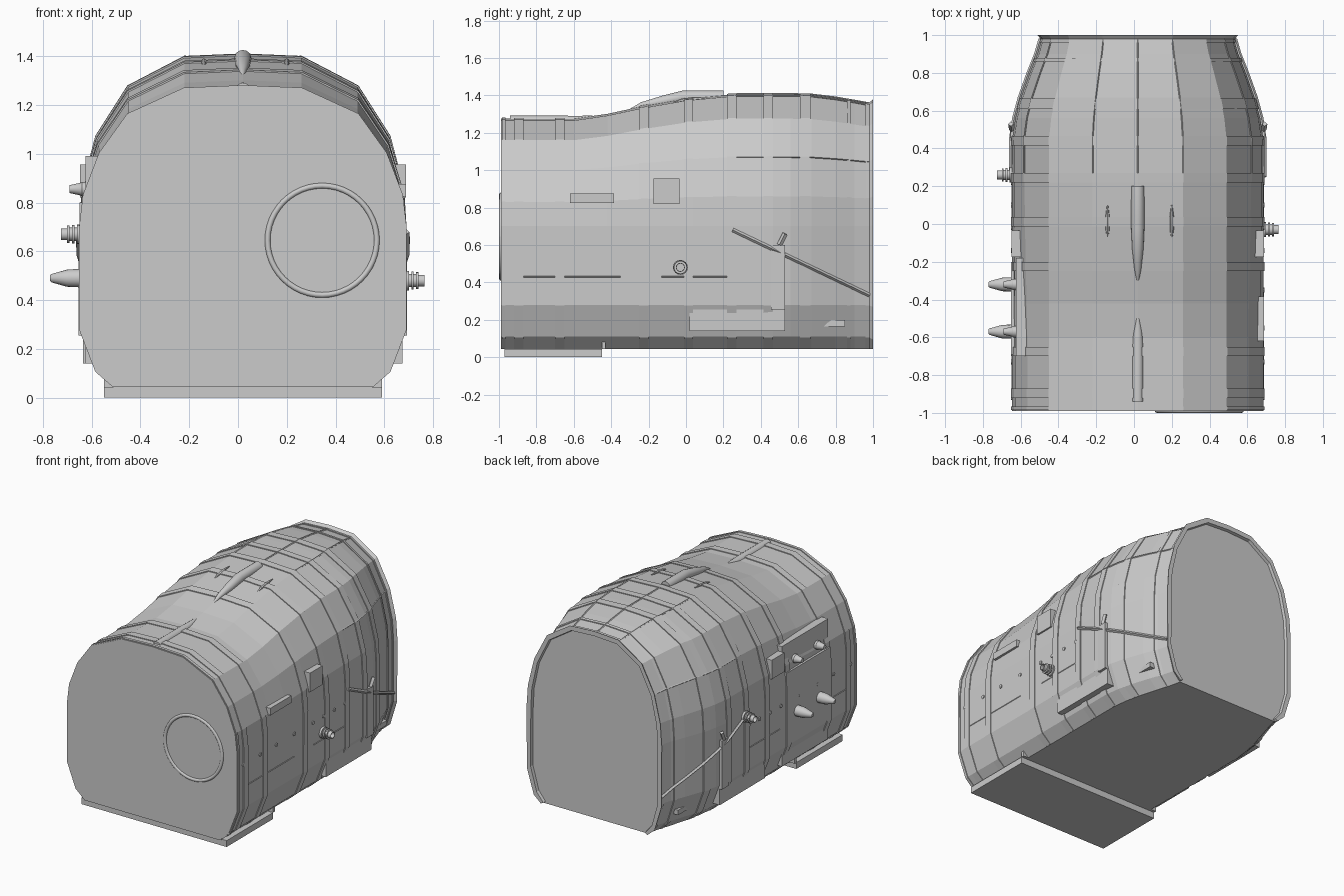
import bpy, bmesh, math
from mathutils import Vector

if "Cube" in bpy.data.objects:
    bpy.data.objects.remove(bpy.data.objects["Cube"])

CX = 0.02  # hull centre line

# Half cross-section (x, z): low front shape and tall rear shape
LOW = [(0.53, .045), (.60, .11), (.665, .28), (.665, .70), (.65, .83), (.585, 1.0), (.47, 1.16), (.24, 1.265), (0, 1.275)]
TALL = [(0.53, .045), (.60, .11), (.665, .28), (.665, .70), (.655, .86), (.60, 1.07), (.47, 1.275), (.24, 1.395), (0, 1.405)]
# Stations: y, tallness, width factor
STATIONS = [(-.99, 0, 1), (-.6, 0, 1), (-.42, .2, 1), (-.24, .5, 1), (0, .82, 1), (.25, 1, 1), (.45, 1, 1),
            (.56, 1, .975), (.67, .98, .93), (.8, .86, .86), (.9, .73, .80), (.98, .62, .765)]


def half(y, off=0.0):
    """Half hull section at y, pushed outward by off."""
    y = min(max(y, -.99), .98)
    for a, b in zip(STATIONS, STATIONS[1:]):
        if y <= b[0]:
            f = (y - a[0]) / (b[0] - a[0])
            t, s = a[1] + (b[1] - a[1]) * f, a[2] + (b[2] - a[2]) * f
            break
    pts = []
    for (xl, zl), (xt, zt) in zip(LOW, TALL):
        v = Vector(((xl + (xt - xl) * t) * s, zl + (zt - zl) * t - .6))
        v += v.normalized() * off
        pts.append((v.x, max(v.y + .6, .045)))
    return pts


def section(y, off=0.0, at=None):
    h = half(y, off)
    y = y if at is None else at
    return [(x, y, z) for x, z in h] + [(-x, y, z) for x, z in reversed(h[:-1])]


def surf(y, z, off=0.0):
    """Half width of the hull at height z."""
    h = half(y)
    for a, b in zip(h, h[1:]):
        if a[1] <= z <= b[1]:
            return a[0] + (b[0] - a[0]) * (z - a[1]) / (b[1] - a[1]) + off
    return h[0][0] + off


def loft(name, rings, closed=True, loop=False, smooth=None):
    """Skin a list of rings; closed joins ring ends, loop joins last ring to first."""
    bm = bmesh.new()
    vs = [[bm.verts.new((p[0] + CX, p[1], p[2])) for p in r] for r in rings]
    n = len(vs[0])
    for i in range(len(vs) if loop else len(vs) - 1):
        a, b = vs[i], vs[(i + 1) % len(vs)]
        for j in range(n if closed else n - 1):
            k = (j + 1) % n
            bm.faces.new((a[j], a[k], b[k], b[j]))
    if loop:
        bm.faces.new([r[0] for r in vs])
        bm.faces.new([r[-1] for r in vs])
    else:
        bm.faces.new(vs[0])
        bm.faces.new(vs[-1])
    bmesh.ops.recalc_face_normals(bm, faces=bm.faces)
    me = bpy.data.meshes.new(name)
    bm.to_mesh(me)
    bm.free()
    ob = bpy.data.objects.new(name, me)
    bpy.context.collection.objects.link(ob)
    if smooth:
        bpy.ops.object.select_all(action='DESELECT')
        ob.select_set(True)
        bpy.context.view_layer.objects.active = ob
        bpy.ops.object.shade_smooth_by_angle(angle=math.radians(smooth))
    return ob


def box(name, x0, x1, y0, y1, z0, z1):
    return loft(name, [[(x, y0, z0), (x, y1, z0), (x, y1, z1), (x, y0, z1)] for x in (x0, x1)])


def turned(name, y, z, side, prof, n=16):
    """Sideways turned part; prof holds (distance from centre line, radius)."""
    ang = [2 * math.pi * i / n for i in range(n)]
    return loft(name, [[(side * d, y + r * math.cos(a), z + r * math.sin(a)) for a in ang] for d, r in prof], smooth=30)


def spindle(name, x, prof, n=16, flat=1.0):
    """Lengthwise round part; prof holds (y, z, radius)."""
    ang = [2 * math.pi * i / n for i in range(n)]
    return loft(name, [[(x + flat * r * math.cos(a), y, z + r * math.sin(a)) for a in ang] for y, z, r in prof], smooth=40)


def strip(name, pts, r=.005):
    cu = bpy.data.curves.new(name, 'CURVE')
    cu.dimensions = '3D'
    cu.bevel_depth, cu.bevel_resolution, cu.use_fill_caps = r, 0, True
    sp = cu.splines.new('POLY')
    sp.points.add(len(pts) - 1)
    for p, c in zip(sp.points, pts):
        p.co = (c[0] + CX, c[1], c[2], 1)
    sp.use_smooth = False
    ob = bpy.data.objects.new(name, cu)
    bpy.context.collection.objects.link(ob)


# Hull
loft("hull", [section(s[0]) for s in STATIONS])

# Raised bands around the hull
for y0, y1 in [(-.985, -.965), (-.92, -.87), (-.70, -.65), (-.25, -.20), (-.012, .038), (.22, .27),
               (.415, .465), (.61, .665), (.86, .88)]:
    loft("hull_band", [section(y0, -.006), section(y0, .006), section(y1, .006), section(y1, -.006)],
         closed=False, loop=True)

# Flared rear rim
loft("rear_rim", [section(.96, -.004), section(.96, .006), section(.98, .006), section(.98, .022, 1.0),
                  section(.98, -.012, 1.0), section(.98, -.02, .97)], closed=False, loop=True)

# Lengthwise strips over the tapered rear
ys = [.27, .45, .56, .67, .8, .9, .98]
strip("top_strip", [(0, y, half(y)[8][1] + .002) for y in ys])
for s in (1, -1):
    for k in (7, 5):
        strip("rear_strip", [(s * half(y, .002)[k][0], y, half(y, .002)[k][1]) for y in ys])

# Floor plate and its brackets
box("floor_plate", -.57, .57, -.97, -.45, 0, .045)
for s in (1, -1):
    box("floor_bracket", s * .53, s * .57, -.45, -.43, .045, .085)

# Front ring
ring = []
for i in range(48):
    a = 2 * math.pi * i / 48
    ring.append([(.325 + (.224 + .012 * math.cos(b)) * math.cos(a), -.988 + .012 * math.sin(b),
                  .645 + (.224 + .012 * math.cos(b)) * math.sin(a)) for b in [j * math.pi / 4 for j in range(8)]])
loft("front_ring", ring + [ring[0]], smooth=60)

# Roof spines and small flanking pods
spindle("front_spine", 0, [(-.94, 1.26, .031), (-.65, 1.26, .031), (-.57, 1.265, .025), (-.5, 1.285, .008)])
spindle("rear_spine", 0, [(-.31, 1.318, .004), (-.24, 1.345, .018), (-.13, 1.367, .03), (-.02, 1.39, .035), (.2, 1.39, .035)])
for x in (-.16, .18):
    spindle("roof_pod", x, [(-.09, 1.35, .004), (-.03, 1.367, .014), (.04, 1.377, .014), (.1, 1.385, .004)], 8, .8)

# Left equipment panel with four nozzles
box("left_panel", -.645, -.57, -.70, -.18, .14, .99)
box("left_panel_face", -.670, -.64, -.69, -.20, .29, .80)
for y in (-.32, -.57):
    turned("large_nozzle", y, .49, -1, [(.65, .038), (.715, .036), (.725, .034), (.785, .017), (.79, .012)])
    turned("small_nozzle", y, .855, -1, [(.63, .03), (.66, .03), (.665, .026), (.71, .016)])

# Ribbed side ports
for side, y, z in ((1, -.03, .48), (-1, .26, .67)):
    turned("ribbed_port", y, z, side, [(.65, .04), (.68, .04), (.68, .027), (.69, .027), (.69, .037), (.70, .037),
           (.70, .027), (.71, .027), (.71, .035), (.72, .035), (.72, .024), (.745, .024), (.745, .02), (.72, .02)])

# Parts shared by both sides
for s in (1, -1):
    box("side_hatch", s * .60, s * .668, -.175, -.035, .82, .955)
    box("side_step_box", s * .56, s * .655, .02, .53, .14, .26)
    box("side_post", s * .62, s * .673, .455, .53, .255, .60)
    strip("side_post_hook", [(s * .668, .50, .60), (s * .672, .53, .66)], .014)
    strip("diagonal_rod", [(s * surf(y, .68 - .477 * (y - .25), .006), y, .68 - .477 * (y - .25))
                           for y in (.25, .45, .56, .67, .8, .9, .98)], .011)
    # Small tapered fairing near the rear
    loft("rear_fairing", [[(s * (surf(.84, .18) + d), y, z) for y, z in
                           ((.73, .165), (.85, .165), (.85, .2), (.78, .2))] for d in (-.03, .03)])
    for z, y0, y1 in ((.43, -.91, -.35), (.43, -.13, .22)):
        strip("side_seam", [(s * .664, y0, z), (s * .664, y1, z)], .004)
    for y in (-.92, -.73, -.55, -.35, -.14, -.02, .10, .22):
        turned("side_rivet", y, .59, s, [(.655, .013), (.671, .013)], 8)

# Right handle bar
box("right_handle", .62, .668, -.62, -.385, .825, .875)
